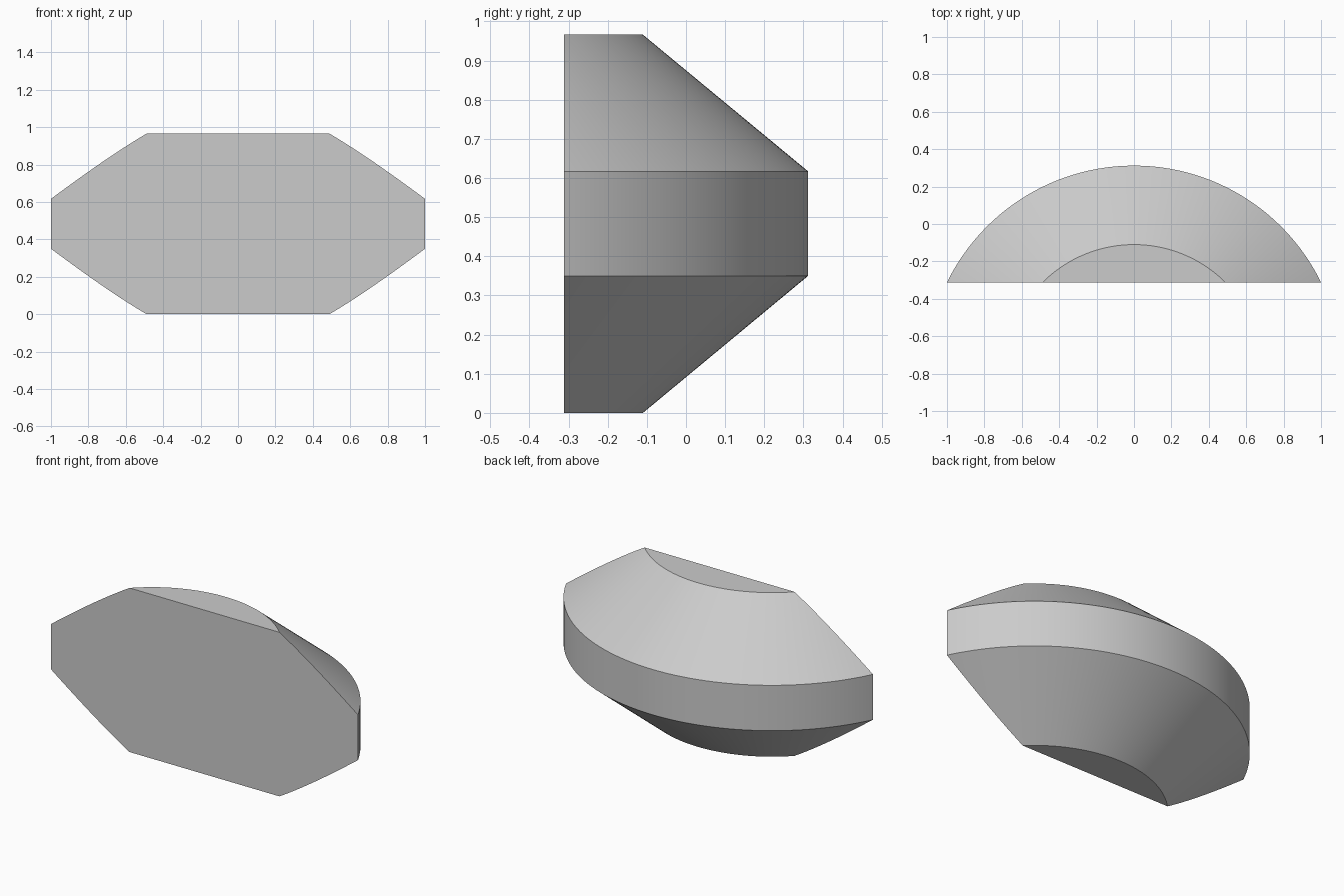
import bpy
import bmesh
import math

cube = bpy.data.objects.get("Cube")
if cube:
    bpy.data.objects.remove(cube, do_unlink=True)

SEGMENTS = 256
FRONT_Y = -0.312          # flat front plane
RIM_RADIUS = 1.113
CAP_RADIUS = 0.691
AXIS_Y = 0.312 - RIM_RADIUS

# Half profile: bottom cap edge, straight rim, top cap edge
PROFILE = [(CAP_RADIUS, 0), (RIM_RADIUS, 0.35),
           (RIM_RADIUS, 0.617), (CAP_RADIUS, 0.966)]

grey = bpy.data.materials.new("plain grey")
grey.use_nodes = True
colour = (0.6, 0.6, 0.6, 1)
grey.diffuse_color = colour
grey.node_tree.nodes["Principled BSDF"].inputs["Base Color"].default_value = colour

# Revolve the profile about an axis in front of the flat face
bm = bmesh.new()
verts = [bm.verts.new((0, AXIS_Y + r, z)) for r, z in PROFILE]
edges = [bm.edges.new(pair) for pair in zip(verts, verts[1:])]
bmesh.ops.spin(bm, geom=verts + edges, cent=(0, AXIS_Y, 0), axis=(0, 0, 1),
               angle=math.tau, steps=SEGMENTS)
bmesh.ops.remove_doubles(bm, verts=bm.verts[:], dist=0.0001)
bmesh.ops.holes_fill(bm, edges=bm.edges[:], sides=0)

# Slice off everything ahead of the front plane and close the cut
bmesh.ops.bisect_plane(bm, geom=bm.verts[:] + bm.edges[:] + bm.faces[:],
                       plane_co=(0, FRONT_Y, 0), plane_no=(0, -1, 0),
                       clear_outer=True)
bmesh.ops.holes_fill(bm, edges=bm.edges[:], sides=0)
bmesh.ops.recalc_face_normals(bm, faces=bm.faces[:])

mesh = bpy.data.meshes.new("bevelled_disc_segment")
bm.to_mesh(mesh)
bm.free()
mesh.materials.append(grey)
segment = bpy.data.objects.new("bevelled_disc_segment", mesh)
bpy.context.collection.objects.link(segment)

# Smooth curved bands, crisp edges between them
bpy.ops.object.select_all(action='DESELECT')
segment.select_set(True)
bpy.context.view_layer.objects.active = segment
bpy.ops.object.shade_smooth_by_angle(angle=math.radians(30))
